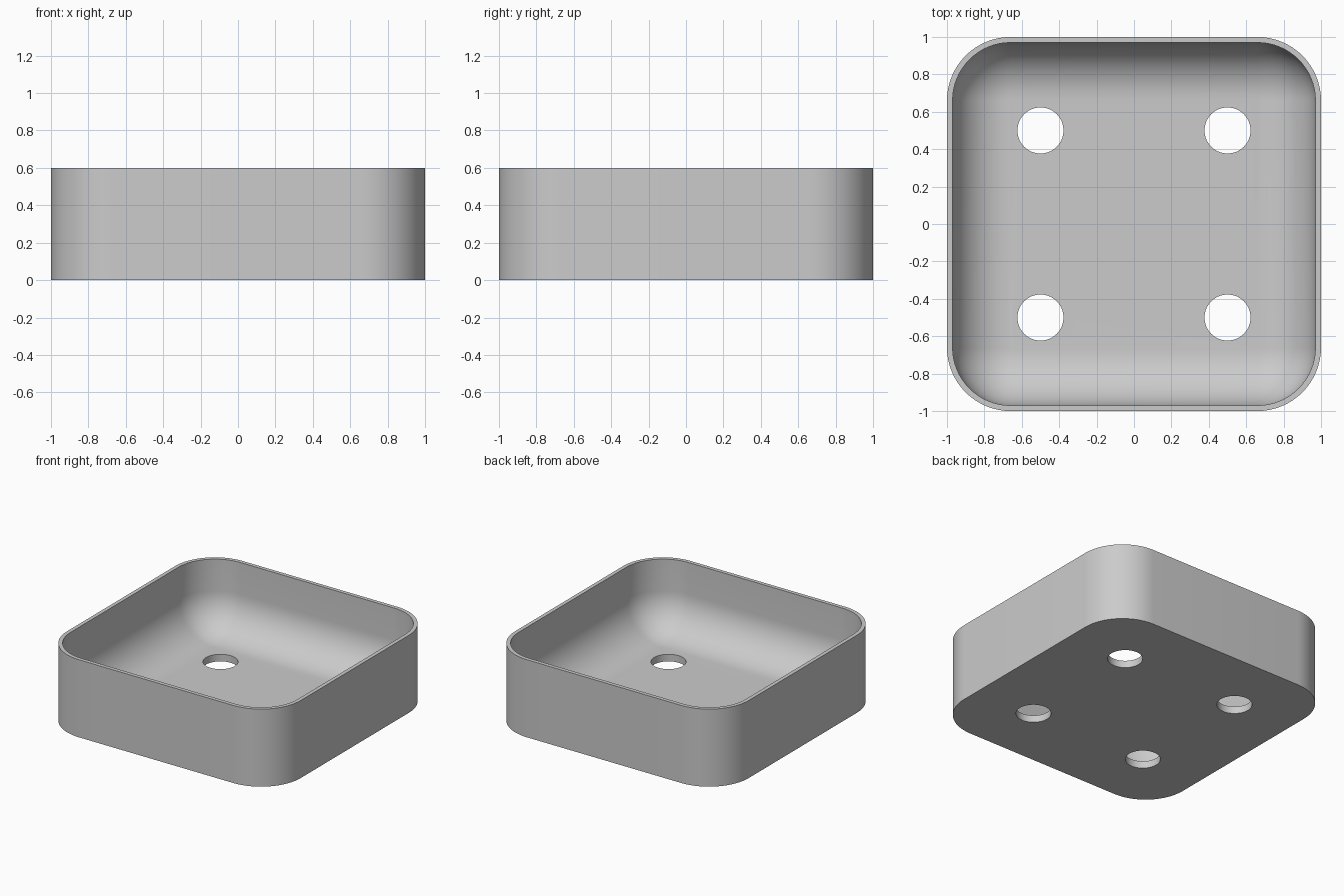
import bpy
import bmesh
from math import sin, cos, pi

CENTRE = 0.66      # corner arc centre in x and y
OUTER = 0.34       # outer corner radius
INNER = 0.31       # inner corner radius
HEIGHT = 0.6
FLOOR = 0.055      # floor thickness
FILLET = 0.3       # rounding between floor and wall
CORNER_STEPS = 16
FILLET_STEPS = 14

if "Cube" in bpy.data.objects:
    bpy.data.objects.remove(bpy.data.objects["Cube"])

grey = bpy.data.materials.new("plain grey")
grey.use_nodes = True
grey.diffuse_color = (0.6, 0.6, 0.6, 1)
grey.node_tree.nodes["Principled BSDF"].inputs["Base Color"].default_value = grey.diffuse_color


def rounded_ring(bm, radius, z):
    """Ring of vertices around a rounded square."""
    ring = []
    for corner, (sx, sy) in enumerate([(1, 1), (-1, 1), (-1, -1), (1, -1)]):
        for i in range(CORNER_STEPS + 1):
            a = (corner + i / CORNER_STEPS) * pi / 2
            ring.append(bm.verts.new((sx * CENTRE + radius * cos(a),
                                      sy * CENTRE + radius * sin(a), z)))
    return ring


# Tray shell: outer wall, rim, inner wall and rounded floor edge
profile = [(OUTER, 0), (OUTER, HEIGHT), (INNER, HEIGHT)]
for k in range(FILLET_STEPS + 1):
    a = k / FILLET_STEPS * pi / 2
    profile.append((INNER - FILLET + FILLET * cos(a), FLOOR + FILLET - FILLET * sin(a)))

bm = bmesh.new()
rings = [rounded_ring(bm, r, z) for r, z in profile]
for low, high in zip(rings, rings[1:]):
    for i in range(len(low)):
        j = (i + 1) % len(low)
        bm.faces.new((low[i], low[j], high[j], high[i]))
bm.faces.new(rings[0])
bm.faces.new(rings[-1])
bmesh.ops.recalc_face_normals(bm, faces=bm.faces)
mesh = bpy.data.meshes.new("tray")
bm.to_mesh(mesh)
bm.free()
mesh.materials.append(grey)
tray = bpy.data.objects.new("tray", mesh)
bpy.context.collection.objects.link(tray)

# Four round holes through the floor
for x in (-0.5, 0.5):
    for y in (-0.5, 0.5):
        bpy.ops.mesh.primitive_cylinder_add(vertices=64, radius=0.123, depth=0.4, location=(x, y, 0))
        cutter = bpy.context.object
        cutter.name = "hole_cutter"
        cutter.hide_render = True
        cutter.data.materials.append(grey)
        cut = tray.modifiers.new("hole", 'BOOLEAN')
        cut.operation = 'DIFFERENCE'
        cut.solver = 'EXACT'
        cut.object = cutter
        bpy.context.view_layer.objects.active = tray
        bpy.ops.object.modifier_apply(modifier=cut.name)
        bpy.data.objects.remove(cutter)

# Smooth curves, crisp rims
bpy.ops.object.select_all(action='DESELECT')
tray.select_set(True)
bpy.context.view_layer.objects.active = tray
bpy.ops.object.shade_smooth_by_angle(angle=pi / 6)
